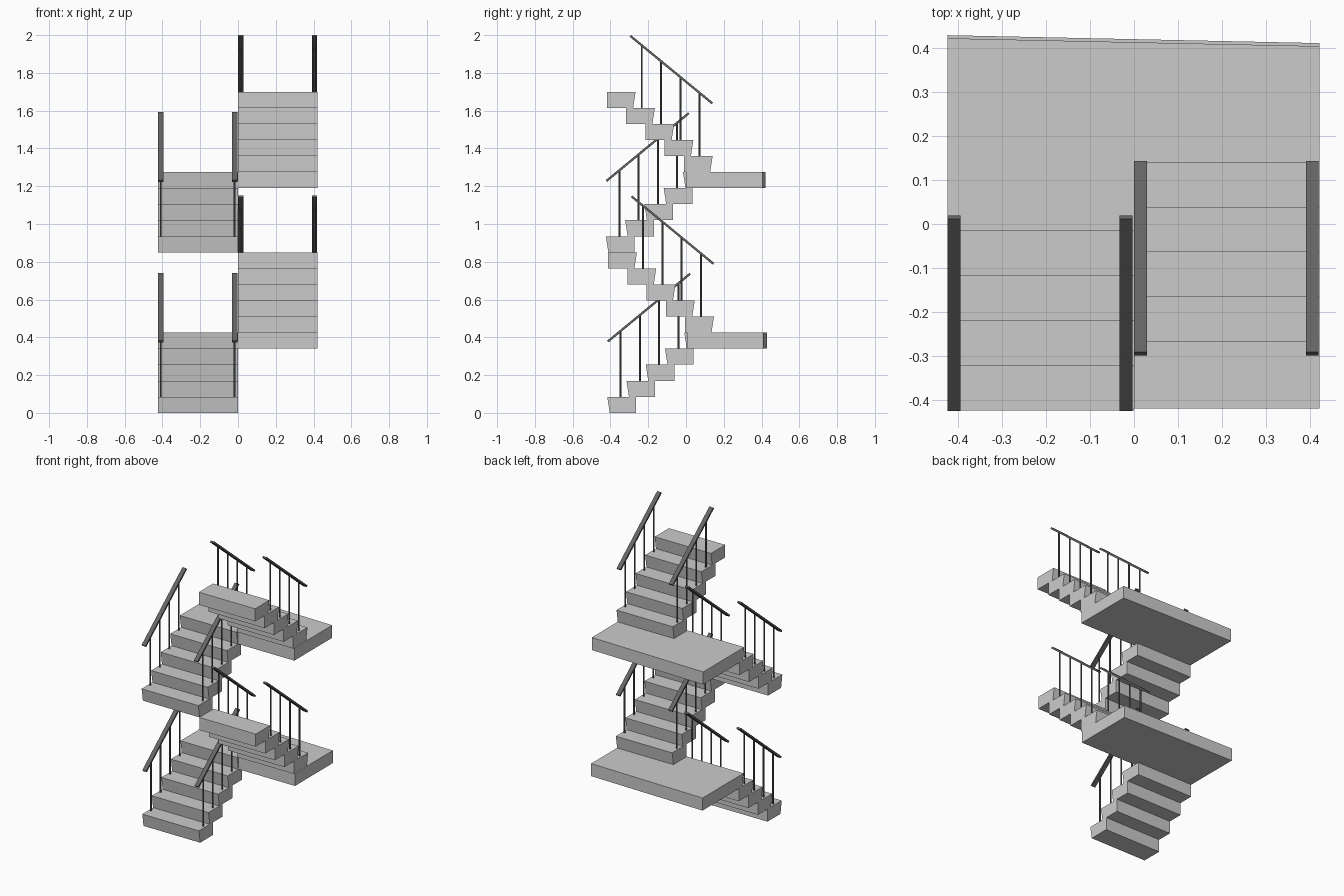
import bpy, bmesh, math
from mathutils import Vector

if "Cube" in bpy.data.objects:
    bpy.data.objects.remove(bpy.data.objects["Cube"])

RISE, RUN, DEPTH, NOSE = 0.085, 0.102, 0.152, 0.013
FLIGHT = 5 * RISE

dark = bpy.data.materials.new("dark_grey")
dark.diffuse_color = (0.13, 0.13, 0.13, 1)
dark.use_nodes = True
dark.node_tree.nodes["Principled BSDF"].inputs["Base Color"].default_value = dark.diffuse_color


def finish(bm, name, mat=None):
    bmesh.ops.recalc_face_normals(bm, faces=bm.faces)
    me = bpy.data.meshes.new(name)
    bm.to_mesh(me)
    bm.free()
    ob = bpy.data.objects.new(name, me)
    bpy.context.collection.objects.link(ob)
    if mat:
        me.materials.append(mat)
    return ob


def prism(bm, points, offset):
    # extrude a flat outline along an offset; returns the extruded verts
    face = bm.faces.new([bm.verts.new(p) for p in points])
    ext = bmesh.ops.extrude_face_region(bm, geom=[face])["geom"]
    verts = [v for v in ext if isinstance(v, bmesh.types.BMVert)]
    bmesh.ops.translate(bm, verts=verts, vec=offset)
    return verts


def steps(name, count, x0, x1, y, z, d):
    # d = climbing direction along y; each tread has a raked riser
    bm = bmesh.new()
    for i in range(count):
        f, b = y + d * RUN * i, z + RISE * i
        back = f + d * DEPTH
        prism(bm, [(x0, f + d * NOSE, b), (x0, back, b),
                   (x0, back, b + RISE), (x0, f, b + RISE)], (x1 - x0, 0, 0))
    finish(bm, name)


def landing(name, y, z):
    # plan outline with a skewed back edge and a raked nose on the left half
    bm = bmesh.new()
    plan = [(-0.424, -0.009), (0, -0.009), (0, 0.006),
            (0.422, 0.006), (0.422, 0.411), (-0.424, 0.429)]
    prism(bm, [(px, py + y, z) for px, py in plan], (0, 0, RISE))
    for v in bm.verts:
        if v.co.z < z + 0.01 and v.co.y < y:
            v.co.y += NOSE
    finish(bm, name)


def railing(name, x, start, end, first_y, first_z, d):
    # sloping flat handrail
    a, b = Vector((x, *start)), Vector((x, *end))
    along = (b - a).normalized()
    up = Vector((1, 0, 0)).cross(along) * 0.006
    side = Vector((0.0145, 0, 0))
    bm = bmesh.new()
    prism(bm, [a - side - up, a + side - up, a + side + up, a - side + up], b - a)
    finish(bm, name + "_handrail", dark)
    # thin balusters, one per tread
    bm = bmesh.new()
    for i in range(4):
        y, z = first_y + d * RUN * i, first_z + RISE * i
        top = a.z + (b.z - a.z) * (y - a.y) / (b.y - a.y)
        r = 0.005
        ring = [(x + r * math.cos(k * math.pi / 4), y + r * math.sin(k * math.pi / 4), z)
                for k in range(8)]
        prism(bm, ring, (0, 0, top - z))
    finish(bm, name + "_balusters", dark)


for s, story in enumerate(("lower", "upper")):
    y, z = -0.007 * s, 2 * FLIGHT * s
    # flight up to the landing, on the left
    steps(story + "_front_steps", 4, -0.424, 0, -0.417 + y, z, 1)
    landing(story + "_landing", y, z + 4 * RISE)
    # return flight, on the right
    steps(story + "_return_steps", 5, 0, 0.421, 0.148 + y, z + FLIGHT, -1)
    for side, xa, xb in (("left", -0.409, 0.0145), ("right", -0.018, 0.405)):
        railing(f"{story}_front_{side}", xa, (-0.414 + y, 0.378 + z), (0.022 + y, 0.737 + z),
                -0.346 + y, RISE + z, 1)
        railing(f"{story}_return_{side}", xb, (0.146 + y, 0.789 + z), (-0.288 + y, 1.146 + z),
                0.079 + y, FLIGHT + RISE + z, -1)
